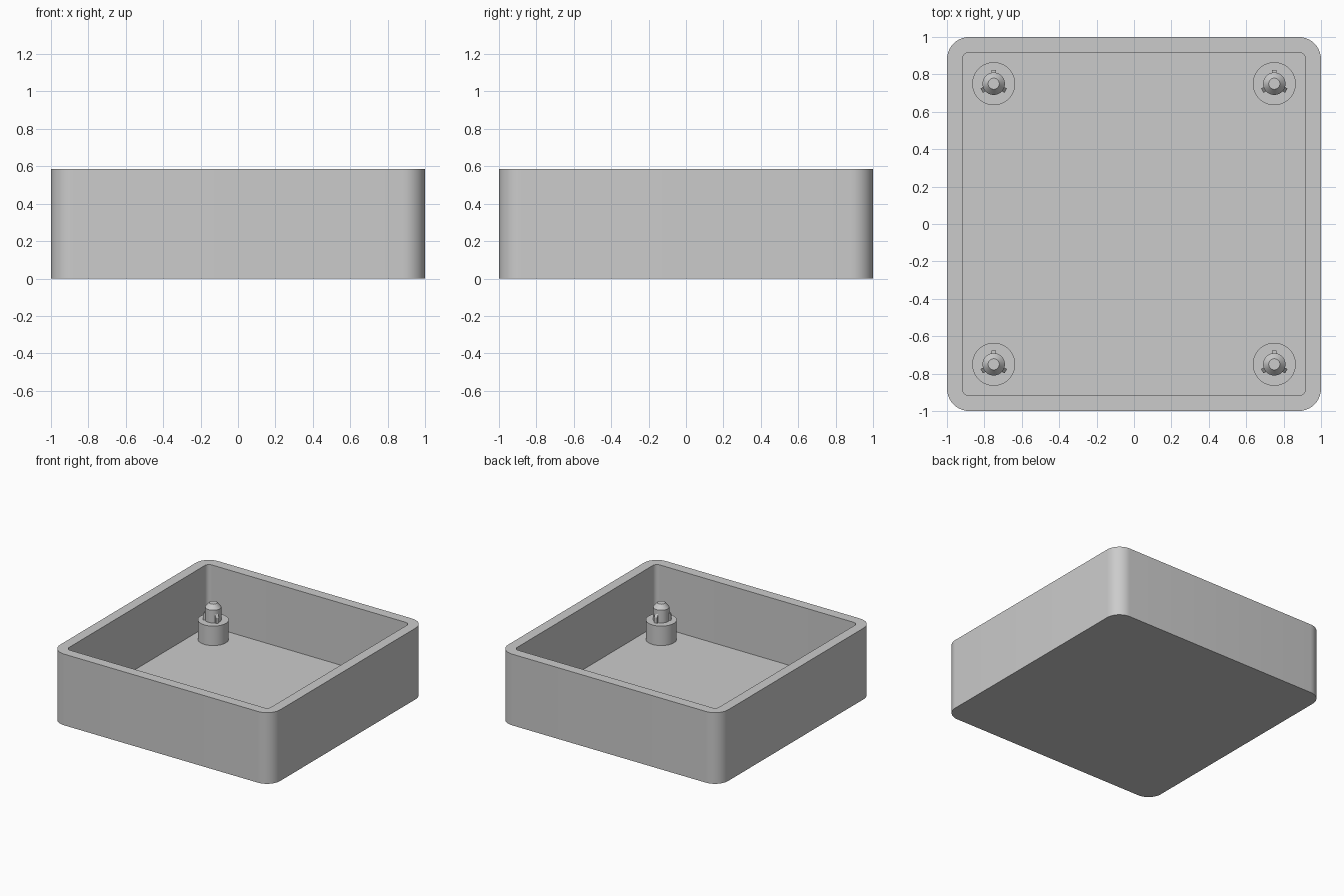
import bpy, bmesh
from math import sin, cos, pi, radians
from mathutils import Matrix, Vector

old = bpy.data.objects.get("Cube")
if old:
    bpy.data.objects.remove(old)

grey = bpy.data.materials.new("light_grey")
grey.use_nodes = True
colour = (0.6, 0.6, 0.6, 1)
grey.diffuse_color = colour
grey.node_tree.nodes["Principled BSDF"].inputs["Base Color"].default_value = colour

HEIGHT, FLOOR, WALL, RADIUS = 0.585, 0.075, 0.082, 0.12
BOSS_TOP, PEG_TOP, PEG_POS = 0.235, 0.375, 0.75


def finish(name, bm):
    bmesh.ops.recalc_face_normals(bm, faces=bm.faces[:])
    mesh = bpy.data.meshes.new(name)
    bm.to_mesh(mesh)
    bm.free()
    mesh.materials.append(grey)
    obj = bpy.data.objects.new(name, mesh)
    bpy.context.collection.objects.link(obj)
    bpy.ops.object.select_all(action='DESELECT')
    obj.select_set(True)
    bpy.context.view_layer.objects.active = obj
    bpy.ops.object.shade_smooth_by_angle(angle=radians(30))
    return obj


def loft(bm, outlines):
    """Skin closed outlines of equal length, capping both ends."""
    rings = [[bm.verts.new(p) for p in line] for line in outlines]
    for a, b in zip(rings, rings[1:]):
        for i in range(len(a)):
            j = (i + 1) % len(a)
            bm.faces.new((a[i], a[j], b[j], b[i]))
    bm.faces.new(rings[0])
    bm.faces.new(rings[-1])


def rounded_square(inset, z, steps=10):
    r, c = RADIUS - inset, 1 - RADIUS
    points = []
    for k, (sx, sy) in enumerate(((1, 1), (-1, 1), (-1, -1), (1, -1))):
        for i in range(steps + 1):
            a = (k + i / steps) * pi / 2
            points.append((sx * c + r * cos(a), sy * c + r * sin(a), z))
    return points


def circle(r, z, sides=48):
    return [(r * cos(2 * pi * i / sides), r * sin(2 * pi * i / sides), z)
            for i in range(sides)]


# Open tray with rounded corners
bm = bmesh.new()
loft(bm, [rounded_square(0, 0), rounded_square(0, HEIGHT),
          rounded_square(WALL, HEIGHT), rounded_square(WALL, FLOOR)])
finish("tray", bm)

# Standoff with a chamfered peg and three tapered ribs in each corner
for side, sx in (("right", -1), ("left", 1)):
    for end, sy in (("front", -1), ("back", 1)):
        spot = Vector((sx * PEG_POS, sy * PEG_POS, 0))

        bm = bmesh.new()
        loft(bm, [circle(0.115, FLOOR - 0.01), circle(0.115, BOSS_TOP),
                  circle(0.06, BOSS_TOP), circle(0.06, PEG_TOP - 0.035),
                  circle(0.03, PEG_TOP)])
        finish(f"{end}_{side}_standoff", bm).location = spot

        bm = bmesh.new()
        profile = ((0.05, BOSS_TOP - 0.005), (0.074, BOSS_TOP - 0.005),
                   (0.074, BOSS_TOP + 0.045), (0.05, BOSS_TOP + 0.085))
        for k in range(3):
            turn = Matrix.Rotation(pi / 2 + k * 2 * pi / 3, 4, 'Z')
            loft(bm, [[turn @ Vector((r, w, z)) for r, z in profile]
                      for w in (-0.013, 0.013)])
        finish(f"{end}_{side}_peg_ribs", bm).location = spot
